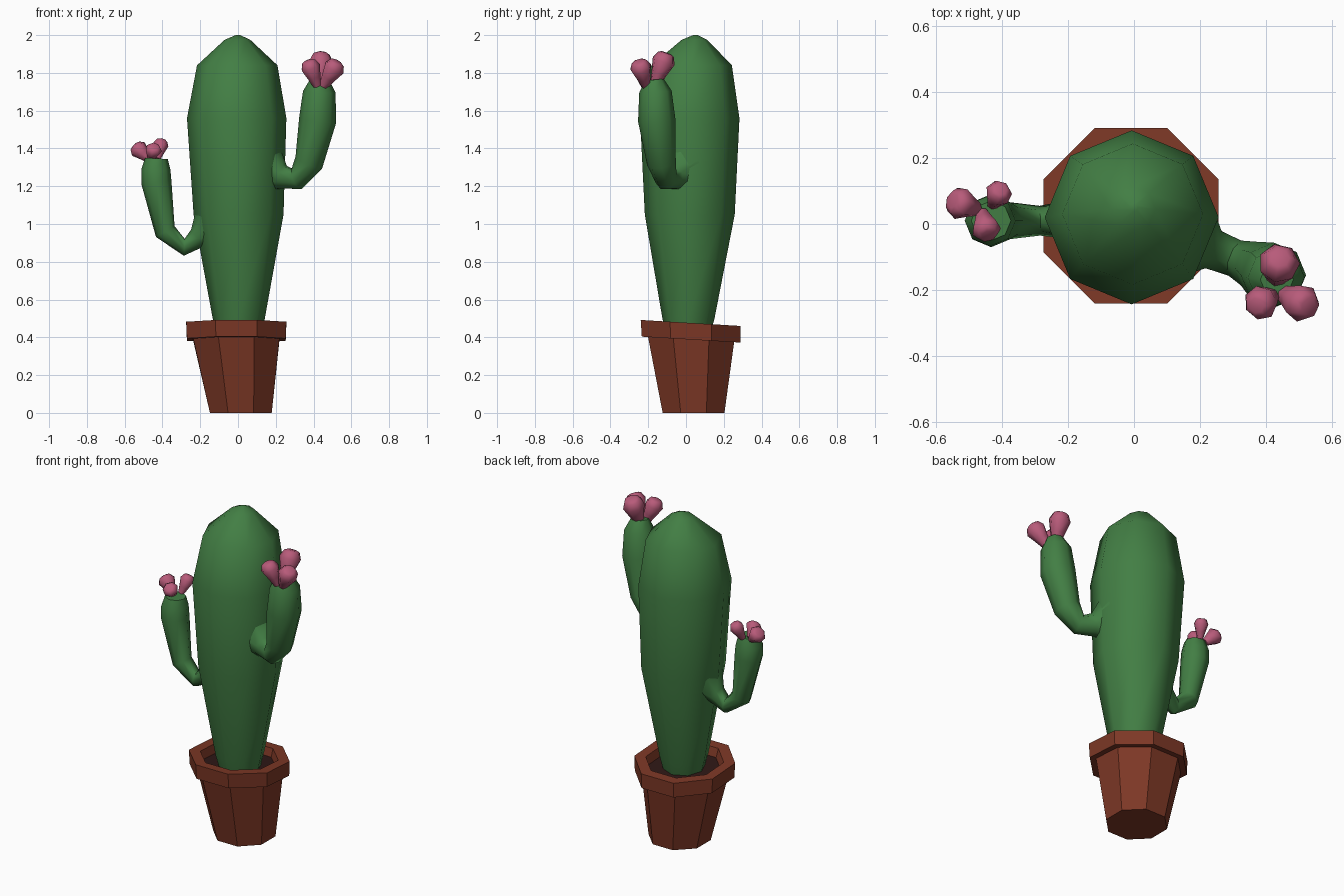
import bpy, bmesh, math
from mathutils import Vector

if "Cube" in bpy.data.objects:
    bpy.data.objects.remove(bpy.data.objects["Cube"])


def material(name, rgb):
    m = bpy.data.materials.new(name)
    m.diffuse_color = (*rgb, 1)
    m.use_nodes = True
    m.node_tree.nodes["Principled BSDF"].inputs["Base Color"].default_value = m.diffuse_color
    return m


GREEN = material("cactus green", (0.055, 0.21, 0.058))
CLAY = material("terracotta", (0.205, 0.039, 0.019))
PINK = material("flower pink", (0.48, 0.105, 0.195))
SOIL = material("dark soil", (0.028, 0.009, 0.008))


def loft(name, rings, mat, sides=8, phase=0.0, normals=None, angle=50):
    """Skin rings given as (x, y, z, radius); rings follow the path unless normals are given."""
    bm = bmesh.new()
    pts = [Vector(r[:3]) for r in rings]
    loops = []
    for i, r in enumerate(rings):
        if normals:
            n = Vector(normals[i])
        else:
            a = (pts[i] - pts[i - 1]).normalized() if i else Vector()
            b = (pts[i + 1] - pts[i]).normalized() if i < len(pts) - 1 else Vector()
            n = a + b
        q = Vector((0, 0, 1)).rotation_difference(n.normalized())
        loop = []
        for k in range(sides):
            t = phase + 2 * math.pi * k / sides
            loop.append(bm.verts.new(pts[i] + q @ Vector((math.cos(t) * r[3], math.sin(t) * r[3], 0))))
        loops.append(loop)
    for a, b in zip(loops, loops[1:]):
        for k in range(sides):
            j = (k + 1) % sides
            bm.faces.new((a[k], a[j], b[j], b[k]))
    bm.faces.new(loops[0][::-1])
    bm.faces.new(loops[-1])
    bmesh.ops.recalc_face_normals(bm, faces=bm.faces)
    me = bpy.data.meshes.new(name)
    bm.to_mesh(me)
    bm.free()
    me.materials.append(mat)
    ob = bpy.data.objects.new(name, me)
    bpy.context.collection.objects.link(ob)
    bpy.ops.object.select_all(action='DESELECT')
    ob.select_set(True)
    bpy.context.view_layer.objects.active = ob
    bpy.ops.object.shade_smooth_by_angle(angle=math.radians(angle))
    return ob


UP = (0, 0, 1)
TILT = (0, 0.06, 1)      # the pot rim leans slightly to the back
P8 = math.pi / 8

# pot: tapered wall, overhanging rim and hollow mouth
loft("pot", [(0.015, 0.04, 0, 0.177), (-0.009, 0.027, 0.388, 0.247),
             (-0.009, 0.027, 0.388, 0.283), (-0.009, 0.025, 0.476, 0.287),
             (-0.009, 0.025, 0.476, 0.222), (-0.008, 0.027, 0.41, 0.205)],
     CLAY, 8, P8, [UP] + [TILT] * 5, 40)

# soil
loft("soil", [(-0.008, 0.027, 0.405, 0.2), (-0.008, 0.027, 0.425, 0.208)],
     SOIL, 8, P8, [TILT] * 2)

# main cactus trunk
trunk = [(0.006, 0.012, 0.41, 0.115), (0.004, 0.013, 0.5, 0.138), (0.003, 0.02, 1.05, 0.238),
         (-0.007, 0.02, 1.56, 0.263), (-0.004, 0.03, 1.84, 0.213),
         (-0.003, 0.045, 1.975, 0.068), (0, 0.05, 2.0, 0.012)]
loft("trunk", trunk, GREEN, 8, 0, [UP] * len(trunk))

# arms, flared where they join the trunk
loft("left_arm", [(-0.15, 0.015, 0.98, 0.115), (-0.215, 0.012, 0.925, 0.056),
                  (-0.285, 0.01, 0.877, 0.045), (-0.385, 0.01, 0.96, 0.057),
                  (-0.432, 0.01, 1.22, 0.08), (-0.435, 0.01, 1.29, 0.077),
                  (-0.432, 0.01, 1.347, 0.06)], GREEN)
loft("right_arm", [(0.16, -0.04, 1.28, 0.14), (0.235, -0.075, 1.248, 0.066),
                   (0.31, -0.105, 1.237, 0.06), (0.375, -0.13, 1.325, 0.077),
                   (0.422, -0.155, 1.55, 0.099), (0.43, -0.162, 1.7, 0.086),
                   (0.432, -0.168, 1.765, 0.05)], GREEN)

# flower buds: base, tip, radius
buds = {
    "left_bud_outer": ((-0.475, 0.045, 1.345), (-0.548, 0.07, 1.415), 0.05),
    "left_bud_back": ((-0.428, 0.06, 1.345), (-0.402, 0.105, 1.446), 0.041),
    "left_bud_front": ((-0.46, 0.035, 1.345), (-0.442, -0.035, 1.41), 0.045),
    "right_bud_back": ((0.43, -0.165, 1.74), (0.442, -0.102, 1.905), 0.063),
    "right_bud_outer": ((0.45, -0.21, 1.73), (0.528, -0.25, 1.86), 0.058),
    "right_bud_inner": ((0.42, -0.215, 1.73), (0.37, -0.247, 1.865), 0.053),
}
for name, (base, tip, r) in buds.items():
    a, b = Vector(base), Vector(tip)
    rings = [(*a.lerp(b, t), r * s) for t, s in
             ((0, 0.42), (0.35, 0.68), (0.74, 1.0), (0.95, 0.72), (1.0, 0.45))]
    loft(name, rings, PINK, 7)
